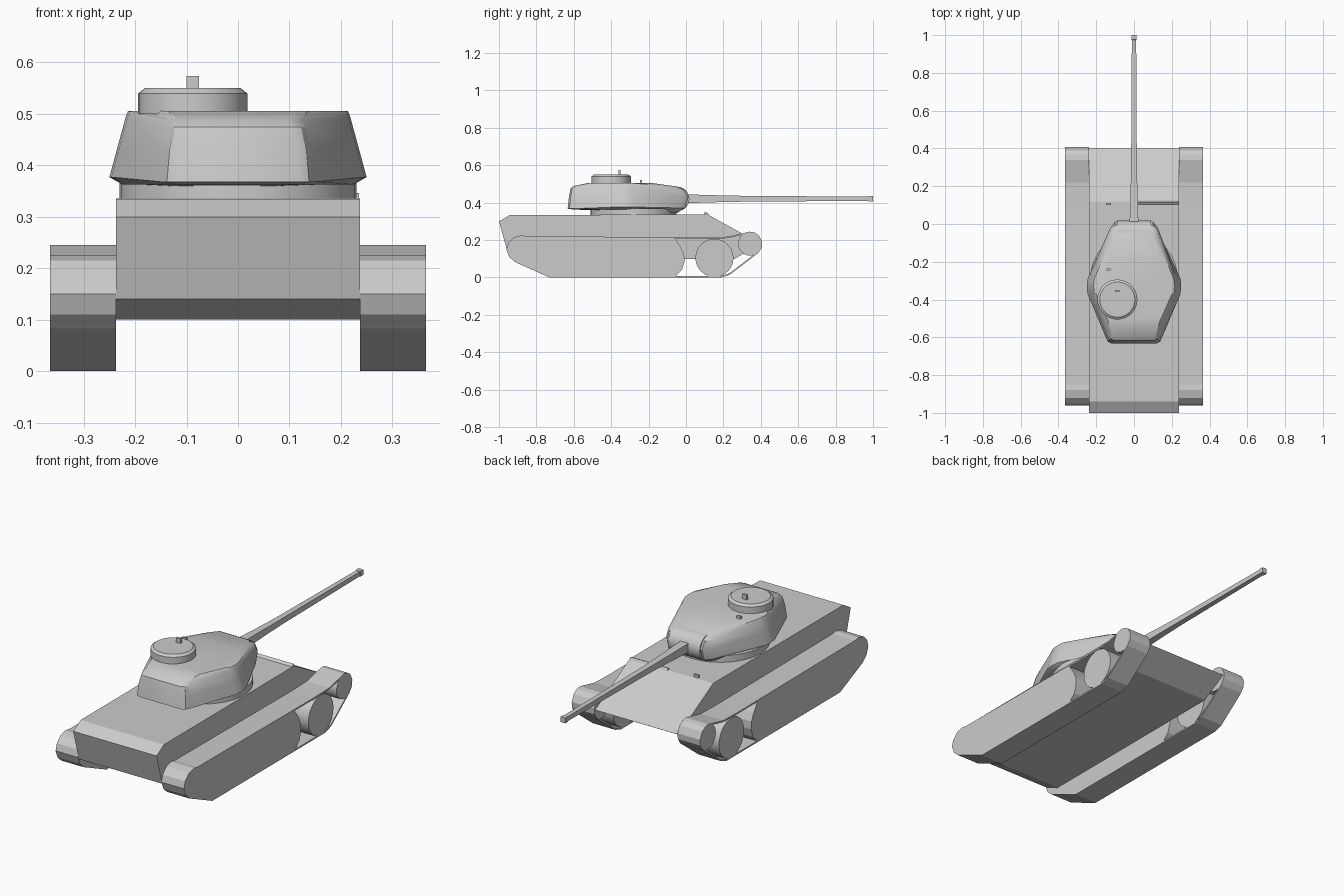
import bpy, bmesh, math
from mathutils import Matrix

if "Cube" in bpy.data.objects:
    bpy.data.objects.remove(bpy.data.objects["Cube"])


def finish(name, bm, normals=True):
    if normals:
        bmesh.ops.recalc_face_normals(bm, faces=bm.faces)
    me = bpy.data.meshes.new(name)
    bm.to_mesh(me)
    bm.free()
    ob = bpy.data.objects.new(name, me)
    bpy.context.collection.objects.link(ob)
    return ob


def loft(name, rings, caps=True):
    bm = bmesh.new()
    rows = [[bm.verts.new(p) for p in r] for r in rings]
    n = len(rings[0])
    for a, b in zip(rows, rows[1:]):
        for i in range(n):
            j = (i + 1) % n
            bm.faces.new((a[i], a[j], b[j], b[i]))
    if caps:
        bm.faces.new(rows[0][::-1])
        bm.faces.new(rows[-1])
    return finish(name, bm, caps)


def extrude_x(name, profile, x0, x1, caps=True):
    return loft(name, [[(x, y, z) for y, z in profile] for x in (x0, x1)], caps)


def circle(cy, cz, r, n=24):
    return [(cy + r * math.cos(2 * math.pi * i / n), cz + r * math.sin(2 * math.pi * i / n))
            for i in range(n)]


def disc(name, x, y, steps, n=32):
    return loft(name, [[(px, py, z) for px, py in circle(x, y, r, n)] for z, r in steps])


def box(name, loc, size):
    bm = bmesh.new()
    bmesh.ops.create_cube(bm, size=1, matrix=Matrix.Translation(loc) @ Matrix.Diagonal((*size, 1)))
    return finish(name, bm)


def smooth(ob):
    bpy.ops.object.select_all(action='DESELECT')
    bpy.context.view_layer.objects.active = ob
    ob.select_set(True)
    bpy.ops.object.shade_smooth_by_angle(angle=math.radians(30))


# Hull
extrude_x("hull", [(-.94, .335), (-1, .30), (-.955, .14), (-.87, .10), (.26, .10),
                   (.4, .18), (.118, .336)], -.237, .237)
extrude_x("driver_plate", [(.10, .334), (.117, .346), (.125, .331)], .02, .235)
box("hull_lamp", (-.135, .105, .34), (.024, .01, .02))

# Running gear: outline of the track band runs counter-clockwise in (y, z)
rear_arc = [(-.85, .22), (-.88, .225), (-.92, .215), (-.95, .185), (-.96, .15),
            (-.945, .11), (-.915, .083)]
band = [(-.73, 0), (.19, 0), (.235, .015), (.385, .13), (.405, .16), (.407, .19),
        (.39, .225), (.365, .241), (.34, .245), (.31, .238), (.22, .218), (.1, .215)] + rear_arc
panel = [(-.73, .003), (-.06, .003), (-.022, .04), (-.008, .085), (-.01, .125),
         (-.03, .165), (-.06, .208)] + rear_arc
for side, (x0, x1) in {"left": (-.365, -.237), "right": (.237, .365)}.items():
    t = extrude_x(side + "_track", band, x0, x1, False)
    m = t.modifiers.new("thickness", 'SOLIDIFY')
    m.thickness = .008
    m.offset = -1
    extrude_x(side + "_wheel_panel", panel, x0, x1)
    smooth(extrude_x(side + "_road_wheel", circle(.152, .105, .102), x0, x1))
    smooth(extrude_x(side + "_idler_wheel", circle(.342, .18, .063), x0, x1))


# Turret: one ring per level
def turret_ring(z, z_front, z_rear, fx, fy, wx, rx, ry):
    half = [(fx, fy, z_front), (fx + .025, fy - .03, z_front), (wx - .004, -.29, z), (wx, -.33, z),
            (wx - .004, -.37, z), (rx + .03, ry + .035, z_rear), (rx + .018, ry + .01, z_rear),
            (rx, ry, z_rear)]
    return half + [(-x, y, zz) for x, y, zz in reversed(half)]


turret = loft("turret", [
    turret_ring(.363, .346, .363, .085, -.045, .225, .10, -.60),
    turret_ring(.377, .372, .368, .10, -.005, .25, .12, -.633),
    turret_ring(.44, .43, .43, .10, .012, .233, .115, -.626),
    turret_ring(.495, .468, .475, .10, -.008, .218, .105, -.618),
    turret_ring(.505, .486, .488, .095, -.045, .214, .095, -.605),
    turret_ring(.506, .506, .506, .13, -.19, .205, .12, -.52)])
smooth(turret)
smooth(disc("turret_ring", 0, -.28, [(.33, .23), (.37, .23)], 40))
smooth(extrude_x("gun_mantlet", circle(-.048, .42, .066), -.09, .09))

# Gun: square tapering barrel
loft("gun_barrel", [[(sx * h, y, .421 + sz * h) for sx, sz in ((-1, -1), (1, -1), (1, 1), (-1, 1))]
                    for y, h in ((-.02, .024), (.05, .022), (.2, .0175), (.35, .015), (.975, .0115),
                                 (.976, .0135), (1, .0135))])

# Roof fittings
smooth(disc("cupola", -.088, -.4, [(.5, .106), (.54, .106), (.55, .093)]))
box("cupola_periscope", (-.088, -.355, .56), (.025, .012, .028))
box("roof_periscope", (-.135, -.24, .508), (.022, .01, .024))
